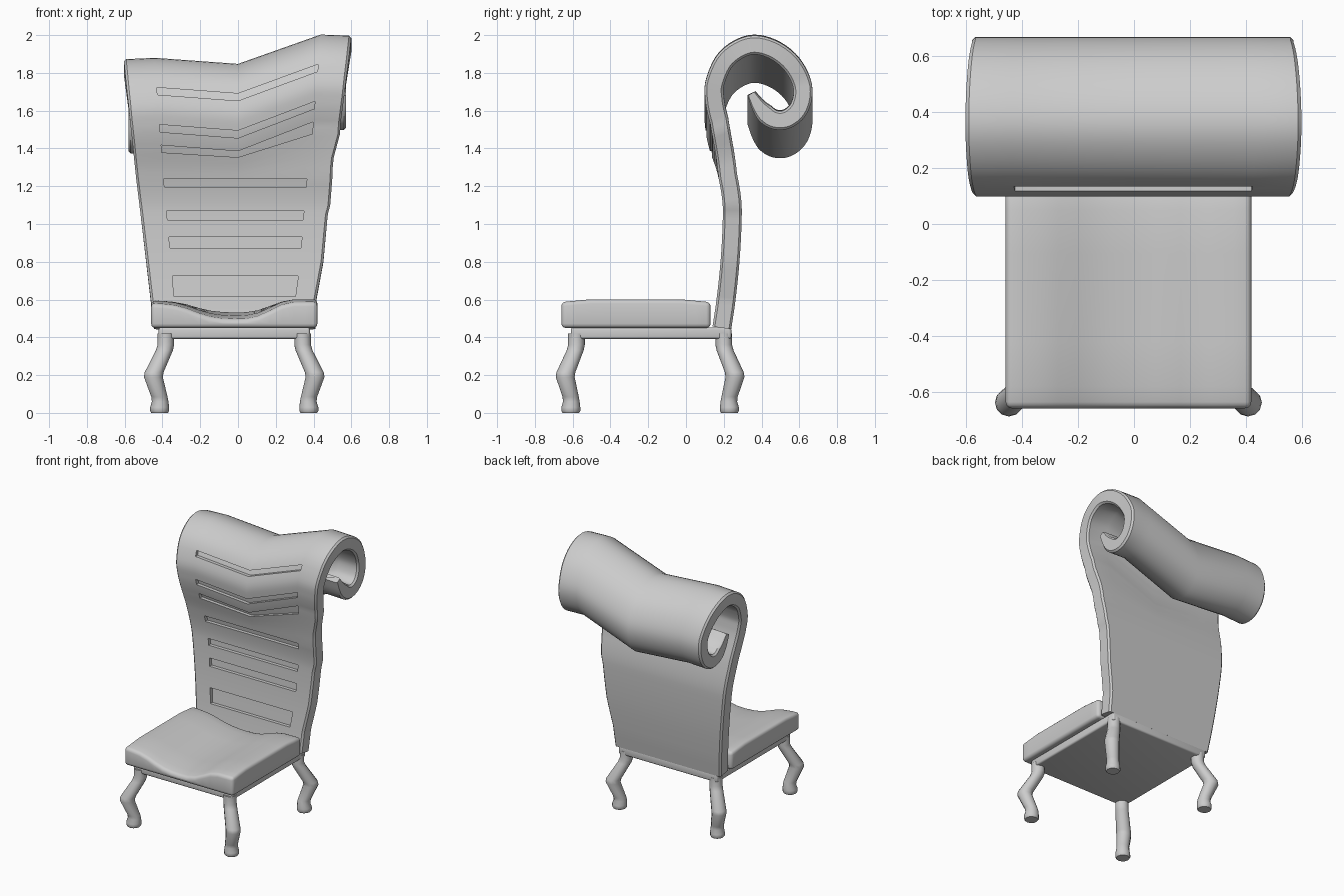
import bpy, bmesh, math
from mathutils import Vector

if "Cube" in bpy.data.objects:
    bpy.data.objects.remove(bpy.data.objects["Cube"])

CX, CY = -0.02, -0.19          # centre of the seat and legs


def interp(t, table):
    if t <= table[0][0]:
        return table[0][1]
    for (a, va), (b, vb) in zip(table, table[1:]):
        if t <= b:
            return va + (vb - va) * (t - a) / (b - a)
    return table[-1][1]


def finish(bm, name, bevel=0.0, angle=35):
    bmesh.ops.recalc_face_normals(bm, faces=bm.faces)
    if bevel:
        edges = [e for e in bm.edges if e.calc_face_angle(0) > math.radians(50)]
        bmesh.ops.bevel(bm, geom=edges, offset=bevel, segments=3, profile=0.5,
                        affect='EDGES', clamp_overlap=True)
    me = bpy.data.meshes.new(name)
    bm.to_mesh(me)
    bm.free()
    ob = bpy.data.objects.new(name, me)
    bpy.context.collection.objects.link(ob)
    bpy.ops.object.select_all(action='DESELECT')
    ob.select_set(True)
    bpy.context.view_layer.objects.active = ob
    bpy.ops.object.shade_smooth_by_angle(angle=math.radians(angle))
    return ob


def loft(rings):
    """Skin closed rings, cap both ends, return bmesh and side faces [row][column]."""
    bm = bmesh.new()
    vs = [[bm.verts.new(p) for p in r] for r in rings]
    n = len(vs[0])
    faces = [[bm.faces.new((a[i], a[(i + 1) % n], b[(i + 1) % n], b[i])) for i in range(n)]
             for a, b in zip(vs, vs[1:])]
    bm.faces.new(vs[0])
    bm.faces.new(vs[-1])
    return bm, faces


# Four bent legs
LEG = [(0, .42, .044), (0, .36, .044), (.008, .33, .045), (.062, .215, .05), (.066, .19, .05),
       (.034, .085, .043), (.03, .06, .044), (.033, .03, .05), (.033, .01, .05), (.033, 0, .044)]
for sx, side in ((-1, "left"), (1, "right")):
    for sy, end in ((-1, "front"), (1, "rear")):
        rings = [[(CX + sx * (.362 + d) + r * math.cos(k * math.tau / 12),
                   CY + sy * (.39 + d * .9) + r * math.sin(k * math.tau / 12), z)
                  for k in range(12)] for d, z, r in LEG]
        finish(loft(rings)[0], f"{end}_{side}_leg")

# Seat frame
bm = bmesh.new()
bmesh.ops.create_cube(bm, size=1)
for v in bm.verts:
    v.co = (CX + v.co.x * .8, -.185 + v.co.y * .85, .422 + v.co.z * .06)
finish(bm, "seat_frame", .012)

# Seat cushion with a scooped top
DIP = [(-.46, .595), (-.32, .585), (-.18, .53), (-.12, .515), (.0, .508), (.1, .517), (.25, .6), (.42, .602)]
bm = bmesh.new()
bmesh.ops.create_grid(bm, x_segments=14, y_segments=10, size=.5)
top = list(bm.verts)
ret = bmesh.ops.extrude_face_region(bm, geom=bm.faces[:])
low = {g for g in ret["geom"] if isinstance(g, bmesh.types.BMVert)}
for v in bm.verts:
    x, y = CX + v.co.x * .88, -.265 + v.co.y * .79
    z = sum(interp(x + d, DIP) for d in (-.04, 0, .04)) / 3
    z += (.6 - z) * .3 * (v.co.y + .5) - .015 * max(0, abs(v.co.y) - .3) / .2
    v.co = (x, y, .45 if v in low else z)
finish(bm, "seat_cushion", .025)

# Backrest: centre line in (y, z) at the middle, rising and curling to a scroll
CTRL = [(.19, .45), (.212, .6), (.233, .8), (.244, 1.0), (.242, 1.13), (.215, 1.28), (.172, 1.41),
        (.152, 1.51), (.154, 1.6), (.215, 1.725), (.335, 1.795), (.455, 1.775), (.56, 1.695),
        (.618, 1.575), (.60, 1.465), (.535, 1.405), (.46, 1.405), (.395, 1.46), (.345, 1.54)]
SLOTS = [(.61, .72), (.87, .93), (1.02, 1.07), (1.205, 1.25), (1.37, 1.40), (1.465, 1.50), (1.635, 1.67)]
LEFT = [(.45, -.445), (1.85, -.61)]
RIGHT = [(.45, .41), (.6, .415), (.8, .452), (1.05, .475), (1.1, .488), (1.3, .503), (1.37, .54), (1.85, .607)]
LIFT = [(-1, .025), (-.73, .032), (0, 0), (.73, .155), (1, .15)]

c = [Vector(p) for p in CTRL]
c = [2 * c[0] - c[1]] + c + [2 * c[-1] - c[-2]]
path = []
for i in range(1, len(c) - 2):
    p0, p1, p2, p3 = c[i - 1:i + 3]
    for k in range(5):
        t = k / 5
        path.append(.5 * (2 * p1 + (p2 - p0) * t + (2 * p0 - 5 * p1 + 4 * p2 - p3) * t * t
                          + (3 * p1 - p0 - 3 * p2 + p3) * t ** 3))
path.append(c[-2])
# Rows at the slot edges
for z in [e for s in SLOTS for e in s]:
    i = next(j for j in range(len(path) - 1) if path[j].y < z <= path[j + 1].y)
    a, b = path[i], path[i + 1]
    near = i if z - a.y < b.y - z else i + 1
    q = a.lerp(b, (z - a.y) / (b.y - a.y))
    if abs(path[near].y - z) < .006:
        path[near] = q
    else:
        path.insert(i + 1, q)

# Ring: (u across, edge inset, offset through the thickness), front columns first
SECTION = [(-1, .012, 1), (-.73, 0, 1), (0, 0, 1), (.73, 0, 1), (1, .012, 1), (1, 0, .76), (1, 0, -.76),
           (1, .012, -1), (.73, 0, -1), (0, 0, -1), (-.73, 0, -1), (-1, .012, -1), (-1, 0, -.76), (-1, 0, .76)]
rings = []
for i, p in enumerate(path):
    t = (path[min(i + 1, len(path) - 1)] - path[max(i - 1, 0)]).normalized()
    half = .05 * min(1, .45 + (len(path) - 1 - i) * .08)
    curled = p.x > .3
    ramp = 1 if curled else min(1, max(0, (p.y - 1.25) / .15))
    zw = max(p.y, 1.6) if curled else p.y
    ring = []
    for u, inset, o in SECTION:
        x = abs(u) * interp(zw, RIGHT if u > 0 else LEFT) - math.copysign(inset, u) * (u != 0)
        ring.append((x, p.x - t.y * half * o, p.y + t.x * half * o + ramp * interp(u, LIFT)))
    rings.append(ring)
bm, faces = loft(rings)
bmesh.ops.recalc_face_normals(bm, faces=bm.faces)

# Recessed slots on the front
for lo, hi in SLOTS:
    cells = [faces[i][k] for i in range(len(path) - 1) for k in (1, 2)
             if path[i].x < .3 and lo - 1e-4 <= path[i].y and path[i + 1].y <= hi + 1e-4]
    ret = bmesh.ops.extrude_face_region(bm, geom=cells)
    bmesh.ops.translate(bm, vec=(0, .025, 0),
                        verts=[g for g in ret["geom"] if isinstance(g, bmesh.types.BMVert)])
    old = [f for f in cells if f.is_valid]
    if old:
        bmesh.ops.delete(bm, geom=old, context='FACES')
finish(bm, "scrolled_backrest", angle=40)
